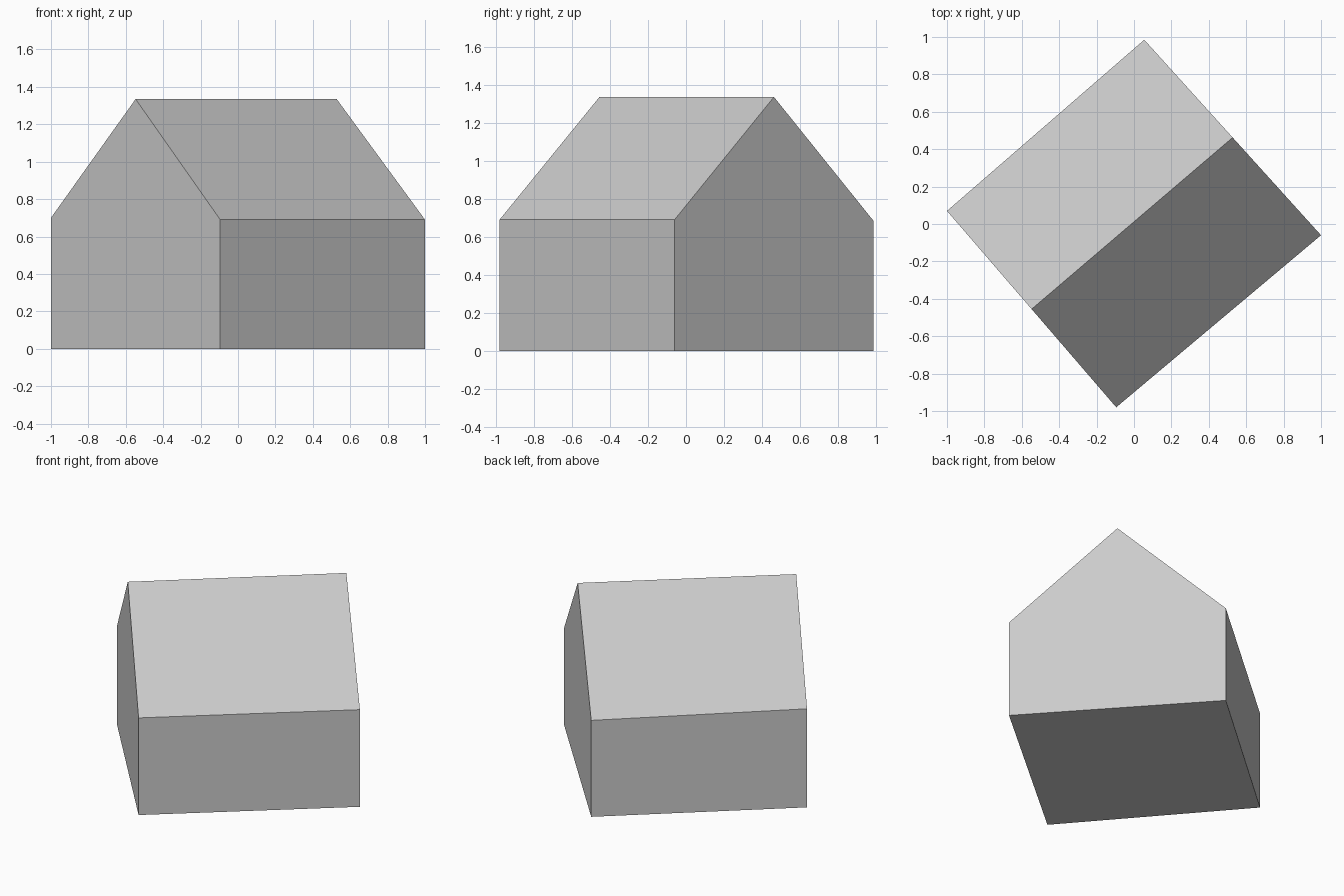
import bpy
import bmesh
from mathutils import Vector

cube = bpy.data.objects.get("Cube")
if cube:
    bpy.data.objects.remove(cube)

RIDGE_Z = 1.335


def gable(bm, left, right):
    """Five-cornered end wall, its peak above the middle of the base."""
    a, b = Vector(left), Vector(right)
    mid = (a + b) / 2
    points = [(a.x, a.y, 0), (b.x, b.y, 0), b, (mid.x, mid.y, RIDGE_Z), a]
    return [bm.verts.new(p) for p in points]


# House block: two gable ends joined by floor, walls and roof slopes
bm = bmesh.new()
west = gable(bm, (-1.0, 0.07, 0.70), (-0.095, -0.98, 0.69))
east = gable(bm, (0.055, 0.985, 0.685), (1.0, -0.06, 0.69))
bm.faces.new(west)
bm.faces.new(list(reversed(east)))
for i in range(len(west)):
    j = (i + 1) % len(west)
    bm.faces.new((west[i], east[i], east[j], west[j]))
bmesh.ops.recalc_face_normals(bm, faces=bm.faces)

mesh = bpy.data.meshes.new("gabled_house")
bm.to_mesh(mesh)
bm.free()
house = bpy.data.objects.new("gabled_house", mesh)
bpy.context.collection.objects.link(house)

# Plain light grey
grey = bpy.data.materials.new("light_grey")
grey.use_nodes = True
colour = (0.6, 0.6, 0.6, 1)
grey.diffuse_color = colour
grey.node_tree.nodes["Principled BSDF"].inputs["Base Color"].default_value = colour
mesh.materials.append(grey)
